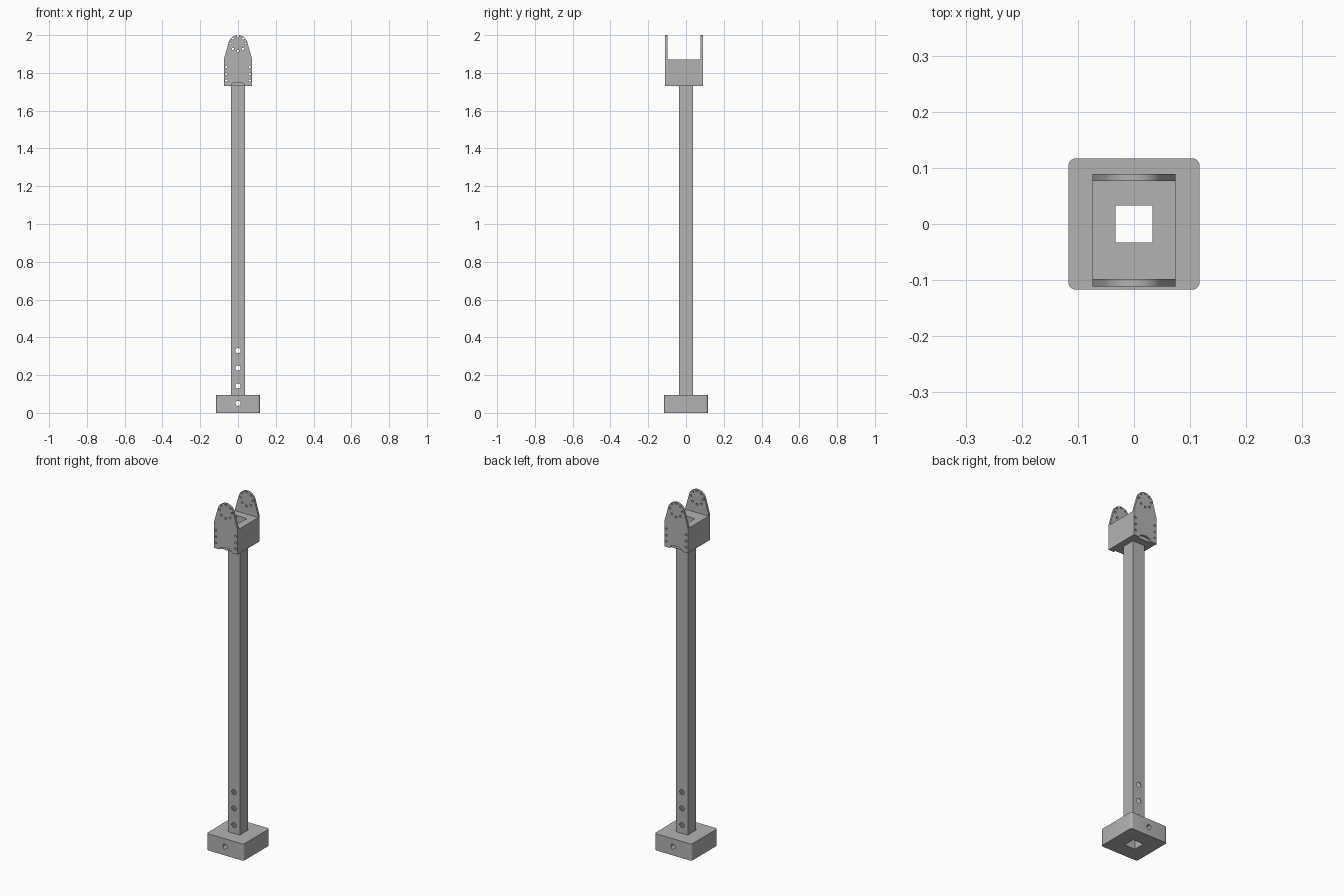
import bpy, bmesh, math
from mathutils import Matrix, Vector

old = bpy.data.objects.get("Cube")
if old:
    bpy.data.objects.remove(old, do_unlink=True)

grey = bpy.data.materials.new("plain grey")
grey.use_nodes = True
COLOR = (0.45, 0.45, 0.45, 1)
grey.diffuse_color = COLOR
grey.node_tree.nodes["Principled BSDF"].inputs["Base Color"].default_value = COLOR


def add_object(name, bm):
    bmesh.ops.recalc_face_normals(bm, faces=bm.faces[:])
    mesh = bpy.data.meshes.new(name)
    bm.to_mesh(mesh)
    bm.free()
    mesh.materials.append(grey)
    obj = bpy.data.objects.new(name, mesh)
    bpy.context.collection.objects.link(obj)
    return obj


def box(name, x, y0, y1, z0, z1, corner=0):
    """Box centred on x = 0, optionally with rounded upright corners."""
    bm = bmesh.new()
    bmesh.ops.create_cube(bm, size=1)
    for v in bm.verts:
        v.co = Vector((v.co.x * 2 * x, y1 if v.co.y > 0 else y0, z1 if v.co.z > 0 else z0))
    if corner:
        upright = [e for e in bm.edges if abs(e.verts[0].co.z - e.verts[1].co.z) > 0.01]
        bmesh.ops.bevel(bm, geom=upright, offset=corner, segments=5, profile=0.5, affect='EDGES')
    return add_object(name, bm)


def drills(points, radius):
    """Cylinders along y at the given (x, z) points."""
    bm = bmesh.new()
    for x, z in points:
        place = Matrix.Translation((x, 0, z)) @ Matrix.Rotation(math.pi / 2, 4, 'X')
        bmesh.ops.create_cone(bm, cap_ends=True, segments=20, radius1=radius,
                              radius2=radius, depth=0.5, matrix=place)
    return add_object("drill_cutter", bm)


def cut(obj, cutter):
    mod = obj.modifiers.new("cut", 'BOOLEAN')
    mod.operation = 'DIFFERENCE'
    mod.solver = 'EXACT'
    mod.object = cutter
    bpy.context.view_layer.objects.active = obj
    bpy.ops.object.modifier_apply(modifier=mod.name)


def arc(radius, z, start, end, steps):
    angles = [math.radians(start + (end - start) * i / steps) for i in range(steps + 1)]
    return [(radius * math.cos(a), z + radius * math.sin(a)) for a in angles]


def cheek_plate(name, y0, y1):
    """Upright plate with a round top, tapered shoulders and a bottom notch."""
    notch = [(x, 1.73 + 0.02 * math.sqrt(max(0, 1 - (x / 0.04) ** 2)))
             for x in (-0.04 + 0.08 * i / 12 for i in range(13))]
    outline = [(0.074, 1.73), (0.074, 1.875)]
    outline += arc(0.051, 1.949, 14, 166, 20)
    outline += [(-0.074, 1.875), (-0.074, 1.73)] + notch
    bm = bmesh.new()
    face = bm.faces.new([bm.verts.new((x, y0, z)) for x, z in outline])
    sweep = bmesh.ops.extrude_face_region(bm, geom=[face])
    moved = [v for v in sweep["geom"] if isinstance(v, bmesh.types.BMVert)]
    bmesh.ops.translate(bm, vec=(0, y1 - y0, 0), verts=moved)
    return add_object(name, bm)


# Main parts
INNER = 0.033
base = box("base_block", 0.117, -0.117, 0.117, 0, 0.095, corner=0.013)
post = box("square_post", 0.037, -0.037, 0.037, 0.095, 1.73)
head = box("head_block", 0.074, -0.098, 0.077, 1.73, 1.87)
front_cheek = cheek_plate("front_cheek_plate", -0.111, -0.098)
back_cheek = cheek_plate("back_cheek_plate", 0.077, 0.089)

# Square bore through the whole column
bore = box("bore_cutter", INNER, -INNER, INNER, -0.1, 2.1)
for part in (base, post, head):
    cut(part, bore)

# Row of cross holes near the foot
foot_holes = drills([(0, z) for z in (0.05, 0.143, 0.237, 0.33)], 0.014)
for part in (base, post):
    cut(part, foot_holes)

# Side rows of screw holes, and a ring of holes in each cheek top
side_holes = drills([(s * 0.062, z) for s in (-1, 1) for z in (1.76, 1.795, 1.832)], 0.006)
ring_holes = drills(arc(0.039, 1.955, 0, 315, 7), 0.006)
for part in (front_cheek, back_cheek):
    cut(part, ring_holes)
for part in (front_cheek, back_cheek, head):
    cut(part, side_holes)

for cutter in (bore, foot_holes, side_holes, ring_holes):
    bpy.data.objects.remove(cutter, do_unlink=True)

# Smooth curved walls, keep edges sharp
bpy.ops.object.select_all(action='DESELECT')
for part in (base, post, head, front_cheek, back_cheek):
    part.select_set(True)
bpy.context.view_layer.objects.active = base
bpy.ops.object.shade_smooth_by_angle(angle=math.radians(30))
